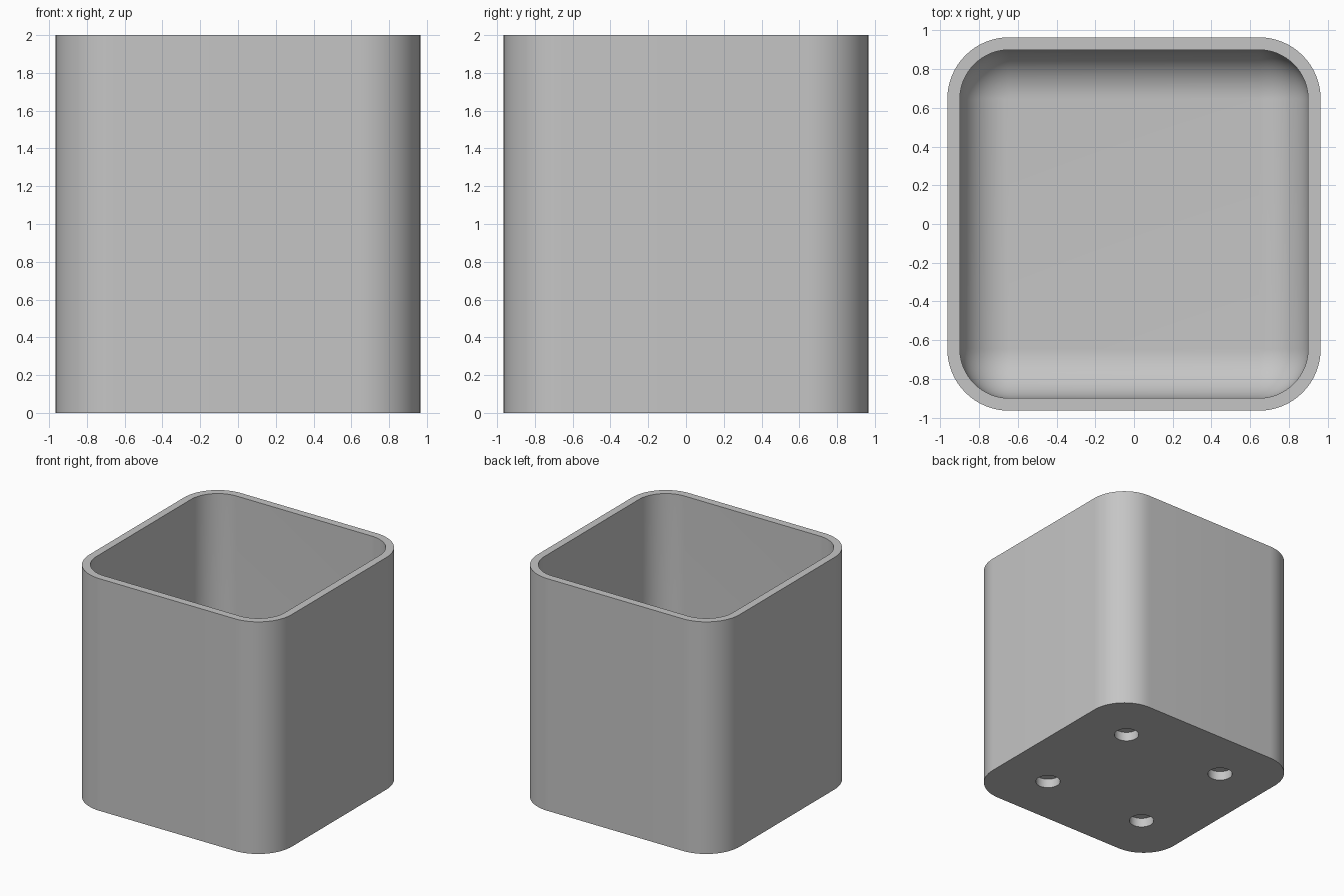
import bpy, bmesh, math

if "Cube" in bpy.data.objects:
    bpy.data.objects.remove(bpy.data.objects["Cube"], do_unlink=True)

HALF, RADIUS, HEIGHT = 0.965, 0.32, 2.0      # outer shell
WALL, FLOOR = 0.065, 0.13
FILLET = RADIUS - WALL                       # inner floor fillet
HOLE_POS, HOLE_R, HOLE_DEPTH = 0.5, 0.1, 0.08
SEG = 16                                     # segments per rounded corner

grey = bpy.data.materials.new("light_grey")
grey.use_nodes = True
colour = (0.56, 0.56, 0.56, 1.0)
grey.diffuse_color = colour
grey.node_tree.nodes["Principled BSDF"].inputs["Base Color"].default_value = colour


def ring(bm, inset, z):
    """Rounded square, inset from the outer outline, at height z."""
    r = max(RADIUS - inset, 0.0)
    c = HALF - RADIUS
    verts = []
    for corner, (sx, sy) in enumerate(((1, 1), (-1, 1), (-1, -1), (1, -1))):
        for i in range(SEG + 1):
            a = math.pi / 2 * (corner + i / SEG)
            verts.append(bm.verts.new((sx * c + r * math.cos(a),
                                       sy * c + r * math.sin(a), z)))
    return verts


# Container shell: outer wall, rim, inner wall, then the filleted floor
bm = bmesh.new()
sections = [(0, 0), (0, HEIGHT), (WALL, HEIGHT)]
for i in range(SEG + 1):
    a = math.pi / 2 * i / SEG
    sections.append((WALL + FILLET * (1 - math.cos(a)),
                     FLOOR + FILLET * (1 - math.sin(a))))
rings = [ring(bm, inset, z) for inset, z in sections]
for low, high in zip(rings, rings[1:]):
    n = len(low)
    for i in range(n):
        j = (i + 1) % n
        bm.faces.new((low[i], low[j], high[j], high[i]))
bm.faces.new(rings[0][::-1])
bm.faces.new(rings[-1])
bmesh.ops.remove_doubles(bm, verts=bm.verts, dist=0.0001)
bmesh.ops.recalc_face_normals(bm, faces=bm.faces)
mesh = bpy.data.meshes.new("container")
bm.to_mesh(mesh)
bm.free()
mesh.materials.append(grey)
container = bpy.data.objects.new("container", mesh)
bpy.context.collection.objects.link(container)

# Four blind round holes in the underside
bm = bmesh.new()
for sx in (-1, 1):
    for sy in (-1, 1):
        made = bmesh.ops.create_cone(bm, cap_ends=True, segments=32, radius1=HOLE_R,
                                     radius2=HOLE_R, depth=2 * HOLE_DEPTH)
        bmesh.ops.translate(bm, verts=made["verts"],
                            vec=(sx * HOLE_POS, sy * HOLE_POS, 0))
cut_mesh = bpy.data.meshes.new("hole_cutter")
bm.to_mesh(cut_mesh)
bm.free()
cut_mesh.materials.append(grey)
cutter = bpy.data.objects.new("hole_cutter", cut_mesh)
cutter.hide_render = True
bpy.context.collection.objects.link(cutter)

bpy.ops.object.select_all(action='DESELECT')
container.select_set(True)
bpy.context.view_layer.objects.active = container
cut = container.modifiers.new("holes", 'BOOLEAN')
cut.operation = 'DIFFERENCE'
cut.solver = 'EXACT'
cut.object = cutter
bpy.ops.object.modifier_apply(modifier=cut.name)
bpy.data.objects.remove(cutter, do_unlink=True)
bpy.ops.object.shade_smooth_by_angle(angle=math.radians(30))
